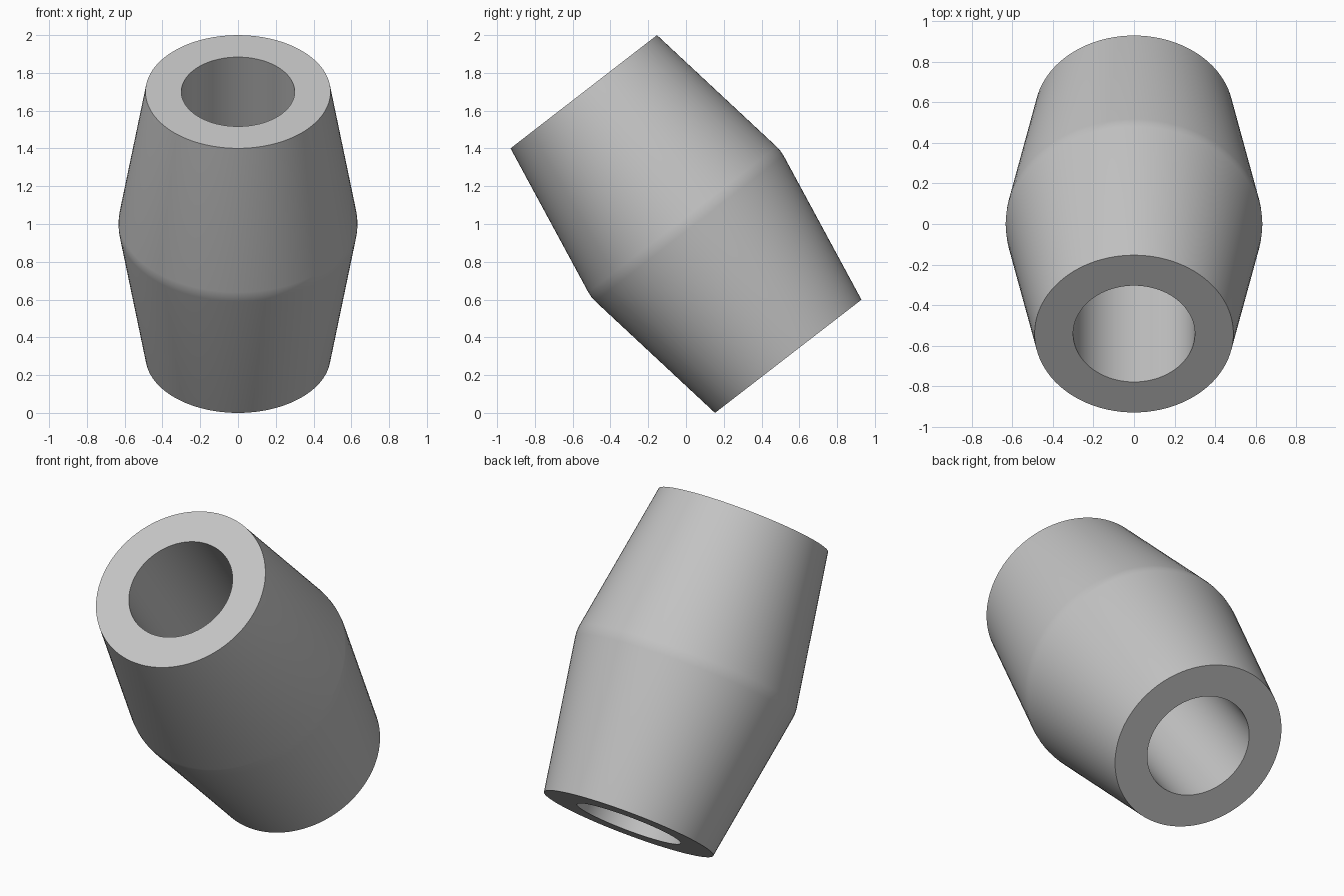
import bpy
import math

# Remove the default cube
cube = bpy.data.objects.get("Cube")
if cube:
    bpy.data.objects.remove(cube, do_unlink=True)

SEGMENTS = 96
HALF_LENGTH = 0.885
END_RADIUS = 0.49
MID_RADIUS = 0.635
BORE_RADIUS = 0.3
TILT = math.radians(37.7)

# Plain grey metal
grey = bpy.data.materials.new("plain grey")
grey.use_nodes = True
colour = (0.55, 0.55, 0.55, 1.0)
grey.diffuse_color = colour
grey.node_tree.nodes["Principled BSDF"].inputs["Base Color"].default_value = colour

# Closed cross-section (radius, height): double taper with a softened waist and a straight bore
slope = (MID_RADIUS - END_RADIUS) / HALF_LENGTH
soft = 0.03
shoulder = MID_RADIUS - slope * soft
profile = [
    (BORE_RADIUS, -HALF_LENGTH),
    (END_RADIUS, -HALF_LENGTH),
    (shoulder, -soft),
    (MID_RADIUS - slope * soft / 2, 0),
    (shoulder, soft),
    (END_RADIUS, HALF_LENGTH),
    (BORE_RADIUS, HALF_LENGTH),
]

# Revolve the section into a hollow sleeve
count = len(profile)
verts = []
for i in range(SEGMENTS):
    a = math.tau * i / SEGMENTS
    verts += [(r * math.cos(a), r * math.sin(a), z) for r, z in profile]
faces = []
for i in range(SEGMENTS):
    here, there = i * count, (i + 1) % SEGMENTS * count
    for j in range(count):
        k = (j + 1) % count
        faces.append((here + j, there + j, there + k, here + k))

mesh = bpy.data.meshes.new("tapered_sleeve")
mesh.from_pydata(verts, [], faces)
mesh.materials.append(grey)
sleeve = bpy.data.objects.new("tapered_sleeve", mesh)
bpy.context.collection.objects.link(sleeve)

# Lean the sleeve forward and rest it on the ground
sleeve.rotation_euler.x = TILT
sleeve.location.z = HALF_LENGTH * math.cos(TILT) + END_RADIUS * math.sin(TILT)

# Smooth walls, crisp rims
bpy.ops.object.select_all(action="DESELECT")
sleeve.select_set(True)
bpy.context.view_layer.objects.active = sleeve
bpy.ops.object.shade_smooth_by_angle(angle=math.radians(30))
